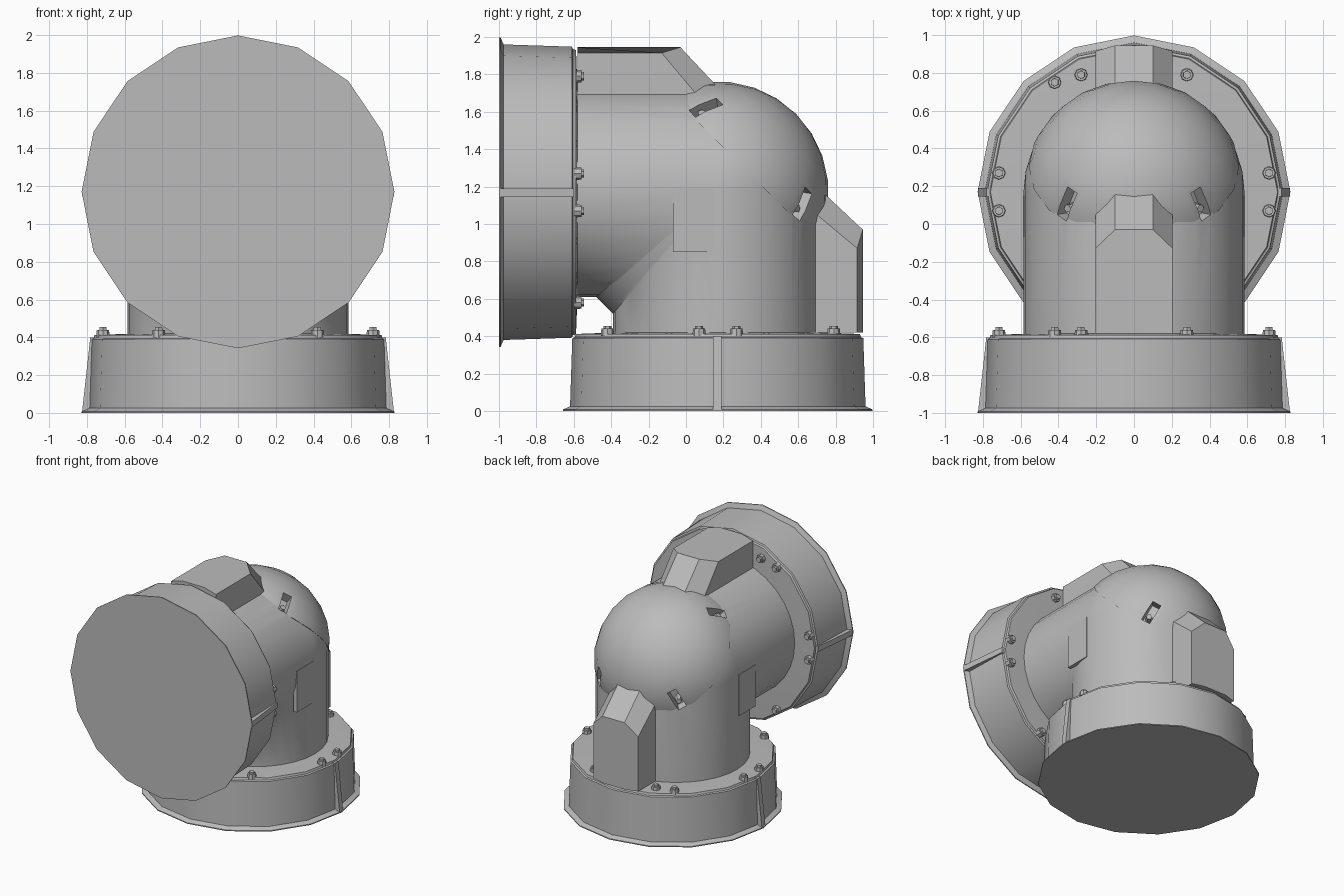
import bpy, bmesh, math
from mathutils import Matrix, Vector

if "Cube" in bpy.data.objects:
    bpy.data.objects.remove(bpy.data.objects["Cube"], do_unlink=True)

grey = bpy.data.materials.new("plain_grey")
grey.use_nodes = True
grey.diffuse_color = (0.5, 0.5, 0.5, 1)
grey.node_tree.nodes["Principled BSDF"].inputs["Base Color"].default_value = (0.5, 0.5, 0.5, 1)

CENTRE = Vector((0, 0.17, 1.17))          # where the two pipe axes meet
RX, RP = 0.585, 0.56                      # pipe radius sideways and in the bend plane
# Swaps the upright end of the elbow with the front-facing end
SWAP = Matrix(((1, 0, 0, 0), (0, 0, 1, -1), (0, 1, 0, 1), (0, 0, 0, 1)))
ENDS = (("bottom", False), ("front", True))


def finish(bm, name, swap=False, angle=35):
    if swap:
        bm.transform(SWAP)
    bmesh.ops.recalc_face_normals(bm, faces=bm.faces)
    mesh = bpy.data.meshes.new(name)
    bm.to_mesh(mesh)
    bm.free()
    mesh.materials.append(grey)
    obj = bpy.data.objects.new(name, mesh)
    bpy.context.collection.objects.link(obj)
    bpy.ops.object.select_all(action='DESELECT')
    obj.select_set(True)
    bpy.context.view_layer.objects.active = obj
    if angle:
        bpy.ops.object.shade_smooth_by_angle(angle=math.radians(angle))
    return obj


def bridge(bm, rings, caps=True):
    n = len(rings[0])
    vs = [[bm.verts.new(p) for p in ring] for ring in rings]
    for a, b in zip(vs, vs[1:]):
        for i in range(n):
            bm.faces.new((a[i], a[(i + 1) % n], b[(i + 1) % n], b[i]))
    if caps:
        bm.faces.new(vs[0])
        bm.faces.new(vs[-1])


def box(bm, size, matrix):
    bmesh.ops.create_cube(bm, size=1, matrix=matrix @ Matrix.Diagonal((*size, 1)))


# Elbow: straight pipes, round outer bend, small chamfer on the inner bend
def elbow_ring(t, straight=None):
    ring, n = [], 32
    for i in range(n):
        a = 2 * math.pi * i / n
        x, s = RX * math.cos(a), RP * math.sin(a)
        if s >= 0:
            y, z = s * math.sin(t), s * math.cos(t)
        else:
            f = t / (math.pi / 2)
            k = 0.09 * math.sin(a)
            y, z = s + k * (1 - f), s + k * f
        p = CENTRE + Vector((x, y, z))
        if straight == "front":
            p.y = -0.6
        elif straight == "bottom":
            p.z = 0.4
        ring.append(p)
    return ring


bm = bmesh.new()
steps = [math.pi / 2 * i / 8 for i in range(9)]
bridge(bm, [elbow_ring(0, "front")] + [elbow_ring(t) for t in steps]
       + [elbow_ring(math.pi / 2, "bottom")])
bmesh.ops.remove_doubles(bm, verts=bm.verts, dist=0.0005)
elbow = finish(bm, "elbow_pipe")

# Domed cap over the outer bend
pole = Vector((0, 1, 1)).normalized()
bm = bmesh.new()
bmesh.ops.create_uvsphere(bm, u_segments=20, v_segments=14, radius=0.592)
bm.transform(Matrix.Translation(CENTRE) @ pole.to_track_quat('Z', 'Y').to_matrix().to_4x4())
cut = bmesh.ops.bisect_plane(bm, geom=bm.verts[:] + bm.edges[:] + bm.faces[:],
                             plane_co=CENTRE + pole * 0.19, plane_no=pole, clear_inner=True)
bmesh.ops.holes_fill(bm, edges=[e for e in bm.edges if e.is_boundary])
cap = finish(bm, "bend_cap")

# Pockets cut across the cap rim, each holding a small screw
cutter_bm, screw_bm = bmesh.new(), bmesh.new()
for side in (-1, 1):
    for swap in (False, True):
        spot = Vector((0.36 * side, 0.105, 1.63))
        if swap:
            spot = SWAP @ spot
        n = (spot - CENTRE).normalized()
        t = (pole - n * pole.dot(n)).normalized()
        frame = Matrix((n.cross(t), t, n)).transposed().to_4x4()
        frame.translation = CENTRE + n * 0.57
        box(cutter_bm, (0.07, 0.17, 0.14), frame)
        bmesh.ops.create_cone(screw_bm, cap_ends=True, segments=6, radius1=0.028, radius2=0.022,
                              depth=0.06, matrix=frame @ Matrix.Translation((0, -0.03, -0.04)))
cutter = finish(cutter_bm, "pocket_cutter", angle=0)
cutter.hide_render = True
for target in (elbow, cap):
    mod = target.modifiers.new("pockets", 'BOOLEAN')
    mod.operation, mod.object, mod.solver = 'DIFFERENCE', cutter, 'EXACT'
    bpy.context.view_layer.objects.active = target
    # Pockets go before any shading modifier
    bpy.ops.object.modifier_move_to_index(modifier=mod.name, index=0)
    bpy.ops.object.modifier_apply(modifier=mod.name)
bpy.data.objects.remove(cutter, do_unlink=True)
finish(screw_bm, "pocket_screws")

# Flange drum profile as (radius, height)
DRUM = [(0.828, 0), (0.828, 0.008), (0.79, 0.025), (0.778, 0.39), (0.765, 0.395),
        (0.76, 0.412), (0.5, 0.422)]
BOLTS = [(s * x, y) for s in (-1, 1)
         for x, y in ((0.715, 0.07), (0.715, 0.27), (0.28, 0.79), (0.42, -0.42))]
BOLTS.append((-0.42, 0.75))

for end, swap in ENDS:
    bm = bmesh.new()
    bridge(bm, [[(r * math.cos(math.pi * i / 8), CENTRE.y + r * math.sin(math.pi * i / 8), z)
                 for i in range(16)] for r, z in DRUM])
    finish(bm, end + "_flange", swap)

    # Tapered ribs on both sides of the drum
    bm = bmesh.new()
    for s in (-1, 1):
        bridge(bm, [[(s * x, y, z) for x, z in ((0.7, 0.002), (0.826, 0.002), (0.782, 0.4), (0.7, 0.4))]
                    for y in (0.145, 0.19)])
    finish(bm, end + "_side_ribs", swap, 0)

    # Washers and hex bolts around the rim
    bm = bmesh.new()
    for x, y in BOLTS:
        for sides, r, z in ((8, 0.036, 0.42), (6, 0.024, 0.435)):
            bmesh.ops.create_cone(bm, cap_ends=True, segments=sides, radius1=r, radius2=r * 0.9,
                                  depth=0.04, matrix=Matrix.Translation((x, y, z)))
    finish(bm, end + "_bolts", swap, 0)

# Raised covers with a sloped, corner-cut end: one on top, one at the back
for name, swap in (("top_cover", False), ("back_cover", True)):
    bm = bmesh.new()
    rings = []
    for end_y, corner_y, edge_z, mid_z in ((0.2, 0.1, 1.64, 1.7), (-0.03, -0.13, 1.915, 1.945)):
        half = [(0.205, -0.58, edge_z), (0.205, corner_y, edge_z), (0.1, end_y, mid_z)]
        half.insert(0, (0.1, -0.58, mid_z))
        rings.append(half + [(-x, y, z) for x, y, z in reversed(half)])
    bridge(bm, rings)
    finish(bm, name, swap, 12)

# Thin access panels on the sides of the elbow
for name, s in (("left_panel", 1), ("right_panel", -1)):
    bm = bmesh.new()
    box(bm, (0.03, 0.22, 0.34), Matrix.Translation((s * 0.572, 0.04, 1.02)))
    finish(bm, name, angle=0)
